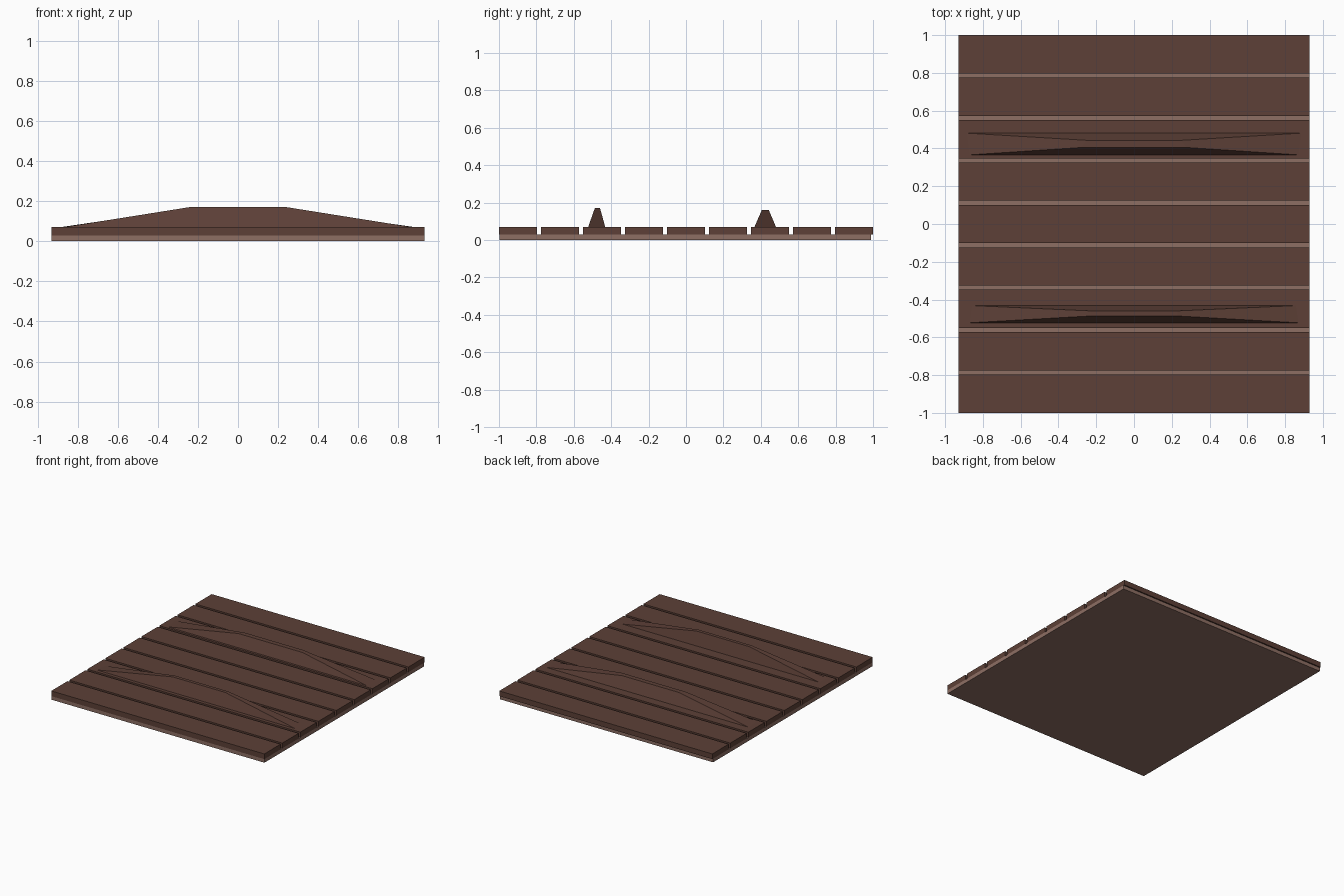
import bpy

if "Cube" in bpy.data.objects:
    bpy.data.objects.remove(bpy.data.objects["Cube"])


def material(name, rgb):
    m = bpy.data.materials.new(name)
    m.diffuse_color = (*rgb, 1)
    m.use_nodes = True
    m.node_tree.nodes["Principled BSDF"].inputs["Base Color"].default_value = m.diffuse_color
    return m


dark_wood = material("dark_wood", (0.109, 0.051, 0.038))
light_wood = material("light_wood", (0.266, 0.156, 0.125))


def frustum(name, bottom, top, z0, z1, mat):
    """Six-sided block; bottom and top are (front half x, front y, back half x, back y)."""
    verts = []
    for (fx, fy, bx, by), z in ((bottom, z0), (top, z1)):
        verts += [(-fx, fy, z), (fx, fy, z), (bx, by, z), (-bx, by, z)]
    faces = [(3, 2, 1, 0), (4, 5, 6, 7)]
    faces += [(i, (i + 1) % 4, (i + 1) % 4 + 4, i + 4) for i in range(4)]
    mesh = bpy.data.meshes.new(name)
    mesh.from_pydata(verts, [], faces)
    mesh.materials.append(mat)
    ob = bpy.data.objects.new(name, mesh)
    bpy.context.collection.objects.link(ob)
    return ob


HALF_X = 0.93

# Backing board, slightly short at the back edge
board = (HALF_X, -0.998, HALF_X, 0.99)
frustum("backing_board", board, board, 0, 0.029, light_wood)

# Nine planks with narrow gaps
WIDTH = 0.203
PITCH = (2 - WIDTH) / 8
for i in range(9):
    y = -1 + i * PITCH
    plank = (HALF_X, y, HALF_X, y + WIDTH)
    frustum(f"plank_{i + 1}", plank, plank, 0.029, 0.07, dark_wood)

# Two tapered cross ridges
frustum("front_ridge", (0.87, -0.523, 0.857, -0.432),
        (0.23, -0.487, 0.23, -0.46), 0.07, 0.172, dark_wood)
frustum("back_ridge", (0.87, 0.366, 0.885, 0.481),
        (0.28, 0.405, 0.25, 0.443), 0.07, 0.16, dark_wood)
